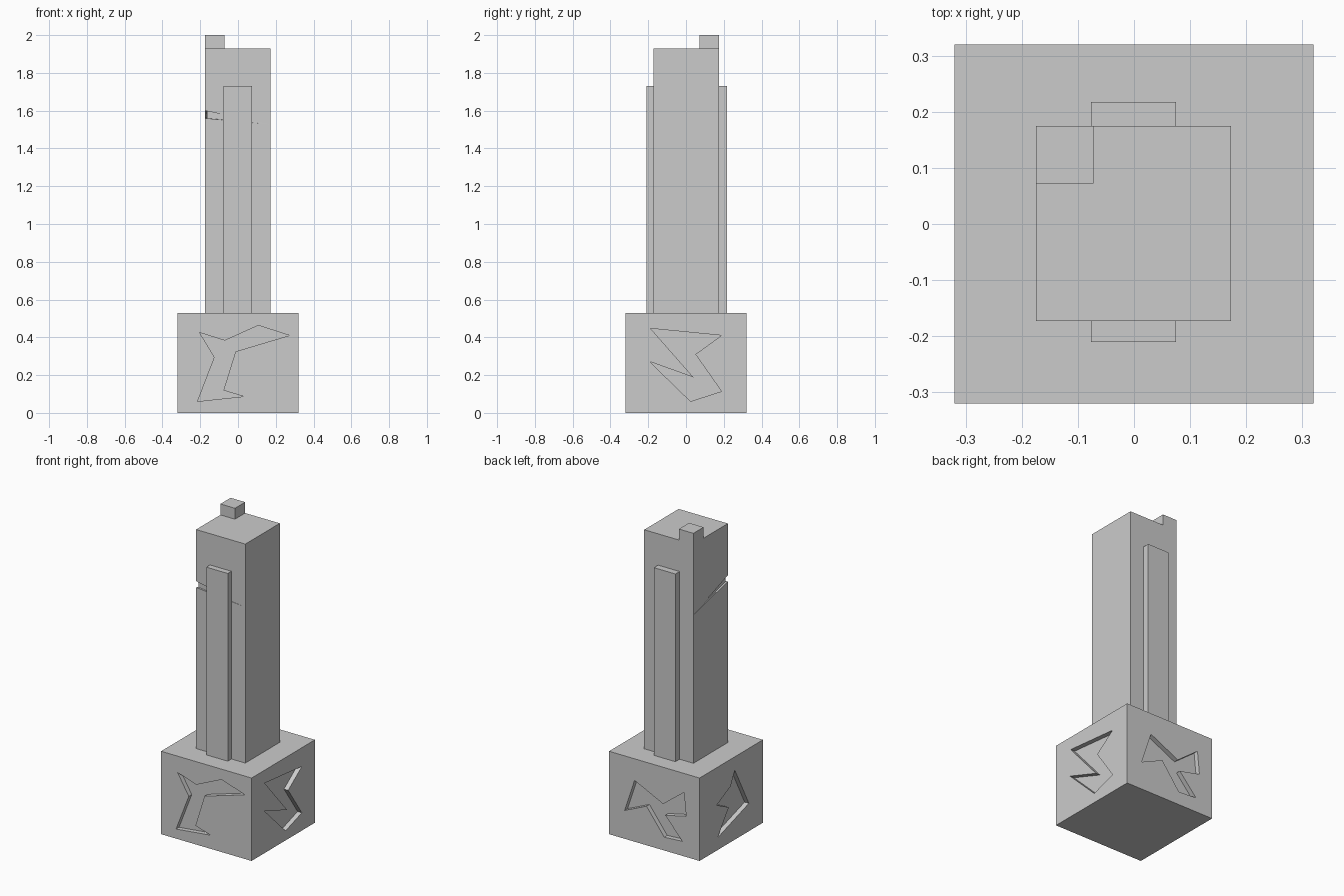
import bpy, bmesh
from mathutils import Vector

if "Cube" in bpy.data.objects:
    bpy.data.objects.remove(bpy.data.objects["Cube"])


def make_object(name, verts, faces):
    bm = bmesh.new()
    vs = [bm.verts.new(v) for v in verts]
    for f in faces:
        bm.faces.new([vs[i] for i in f])
    bmesh.ops.recalc_face_normals(bm, faces=bm.faces[:])
    mesh = bpy.data.meshes.new(name)
    bm.to_mesh(mesh)
    bm.free()
    ob = bpy.data.objects.new(name, mesh)
    bpy.context.collection.objects.link(ob)
    return ob


def prism(name, ring, offset):
    # closed solid from a flat ring of points pushed along an offset
    n = len(ring)
    verts = [Vector(p) for p in ring] + [Vector(p) + Vector(offset) for p in ring]
    sides = [(i, (i + 1) % n, n + (i + 1) % n, n + i) for i in range(n)]
    return make_object(name, verts, [tuple(range(n)), tuple(range(n, 2 * n))] + sides)


def box(name, x0, x1, y0, y1, z0, z1):
    return prism(name, [(x0, y0, z0), (x1, y0, z0), (x1, y1, z0), (x0, y1, z0)], (0, 0, z1 - z0))


def cut(target, cutter):
    mod = target.modifiers.new("cut", 'BOOLEAN')
    mod.operation = 'DIFFERENCE'
    mod.solver = 'EXACT'
    mod.object = cutter
    cutter.hide_render = True
    bpy.context.view_layer.objects.active = target
    bpy.ops.object.modifier_apply(modifier=mod.name)
    bpy.data.objects.remove(cutter)


# plinth with a jagged recess on each side
R, DEPTH = 0.32, 0.03
plinth = box("plinth", -R, R, -R, R, 0, 0.53)
front = [(-.203, .425), (-.07, .383), (.108, .463), (.272, .41), (-.013, .325),
         (-.077, .119), (.03, .087), (-.214, .061), (-.124, .294)]
right = [(-.188, .447), (.188, .41), (.05, .31), (.188, .114), (.024, .061),
         (-.193, .272), (.04, .188)]
back = [(.14, .392), (-.062, .295), (-.21, .408), (-.225, .26), (-.077, .227),
        (-.198, .093), (-.07, .085), (.055, .25), (.21, .181)]
left = [(-.036, .445), (-.178, .178), (.137, .079), (.025, .23), (.147, .29), (.005, .358)]
for axis, side, outline in ((1, -1, front), (0, 1, right), (1, 1, back), (0, -1, left)):
    d = side * (R - DEPTH)
    ring = [(u, d, z) if axis else (d, u, z) for u, z in outline]
    offset = (0, side * 0.1, 0) if axis else (side * 0.1, 0, 0)
    cut(plinth, prism("recess_cutter", ring, offset))

# column with a tapering groove round the front left corner
X0, X1, Y0, Y1 = -0.175, 0.173, -0.173, 0.175
column = box("column", X0, X1, Y0, Y1, 0.53, 1.93)
d = 0.01
groove = make_object("groove_cutter", [
    (X0 + d, Y0 + d, 1.56), (X0 + d, Y0 + d, 1.60),
    (X0 - d, Y0 - d, 1.60), (X0 - d, Y0 - d, 1.56),
    (X1 - .002, Y0 - .0002, 1.527), (X0 - .0002, Y1 - .002, 1.478)],
    [(i, (i + 1) % 4, e) for e in (4, 5) for i in range(4)])
cut(column, groove)

# raised strips on front and back
box("front_strip", -0.077, 0.075, -0.21, Y0, 0.53, 1.73)
box("back_strip", -0.077, 0.075, Y1, 0.217, 0.53, 1.73)

# small block on the top corner
box("corner_block", X0, -0.072, 0.072, Y1, 1.93, 2.0)
